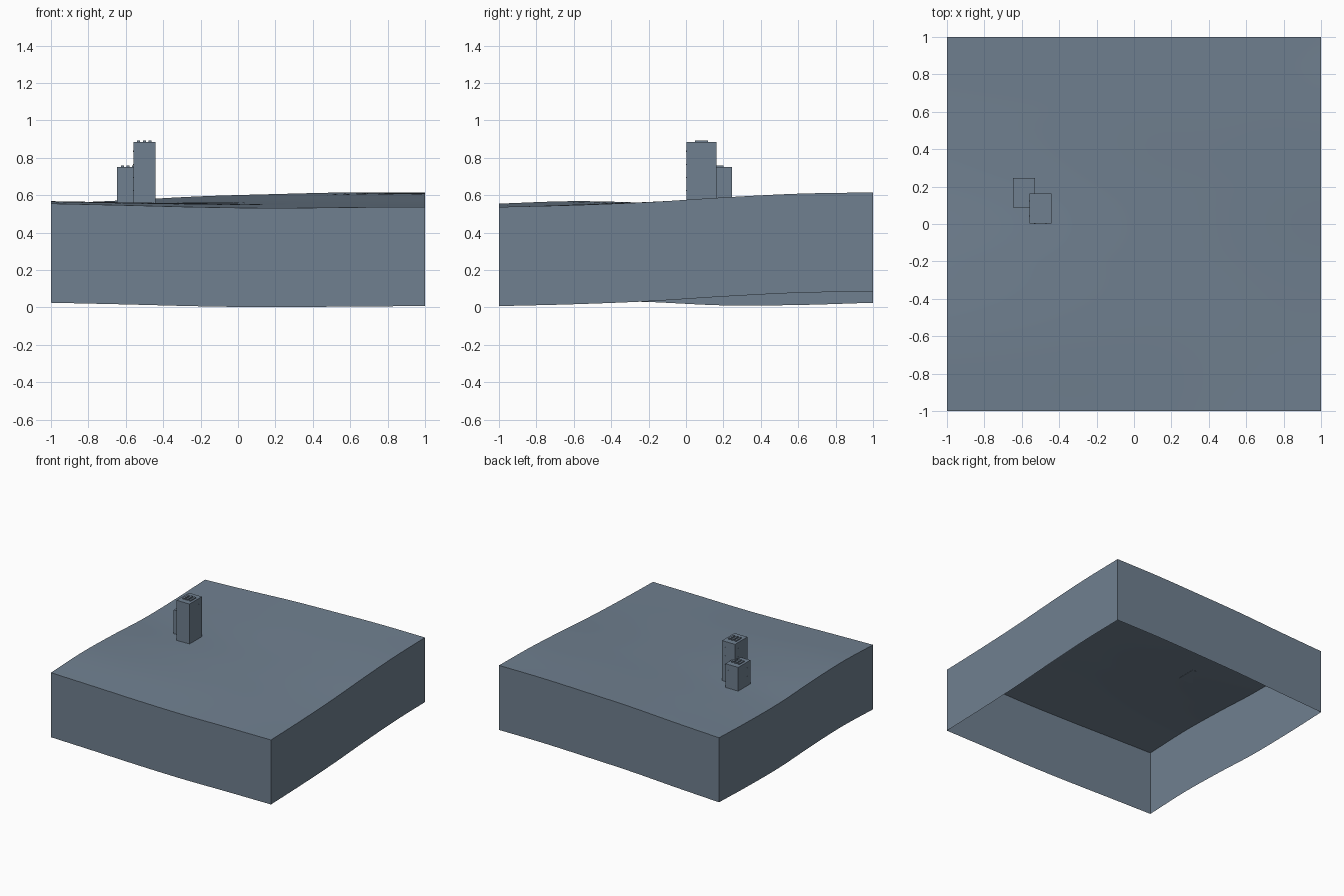
import bpy
import bmesh
from mathutils import Matrix, Vector

if "Cube" in bpy.data.objects:
    bpy.data.objects.remove(bpy.data.objects["Cube"], do_unlink=True)

slate = bpy.data.materials.new("slate_grey")
slate.use_nodes = True
slate.diffuse_color = (0.162, 0.216, 0.279, 1)
slate.node_tree.nodes["Principled BSDF"].inputs["Base Color"].default_value = slate.diffuse_color


def finish(bm, name):
    mesh = bpy.data.meshes.new(name)
    bm.to_mesh(mesh)
    bm.free()
    mesh.materials.append(slate)
    ob = bpy.data.objects.new(name, mesh)
    bpy.context.collection.objects.link(ob)
    return ob


def add_box(bm, low, high):
    low, high = Vector(low), Vector(high)
    size = high - low
    matrix = Matrix.Translation((low + high) / 2) @ Matrix.Diagonal((*size, 1))
    bmesh.ops.create_cube(bm, size=1, matrix=matrix)


def spline(heights, t):
    """Smooth curve through evenly spaced heights, t from 0 to 1."""
    last = len(heights) - 1
    i = min(int(t * last), last - 1)
    u = t * last - i
    b, c = heights[i], heights[i + 1]
    a = heights[i - 1] if i > 0 else 2 * b - c
    d = heights[i + 2] if i + 2 <= last else 2 * c - b
    return b + 0.5 * u * (c - a + u * (2 * a - 5 * b + 4 * c - d + u * (3 * (b - c) + d - a)))


# Rolling ground: a patch blended between its four edge curves
FRONT = (.025, .016, .006, .001, .005, .007)
BACK = (.025, .043, .064, .076, .085, .085)
LEFT_SIDE = (.025, .038, .029, .011, .013, .025)
RIGHT_SIDE = (.007, .017, .033, .058, .078, .085)
DEPTH = 0.53


def ground(x, y):
    u, v = (x + 1) / 2, (y + 1) / 2
    across = (1 - v) * spline(FRONT, u) + v * spline(BACK, u)
    along = (1 - u) * spline(LEFT_SIDE, v) + u * spline(RIGHT_SIDE, v)
    corners = ((1 - v) * ((1 - u) * FRONT[0] + u * FRONT[-1])
               + v * ((1 - u) * BACK[0] + u * BACK[-1]))
    return across + along - corners + DEPTH


bm = bmesh.new()
bmesh.ops.create_grid(bm, x_segments=48, y_segments=48, size=1)
for v in bm.verts:
    v.co.z = ground(v.co.x, v.co.y)

# Skirt walls dropped from the rim, open underneath
rim = [e for e in bm.edges if e.is_boundary]
walls = bmesh.ops.extrude_edge_only(bm, edges=rim)
for item in walls["geom"]:
    if isinstance(item, bmesh.types.BMVert):
        item.co.z -= DEPTH
bmesh.ops.recalc_face_normals(bm, faces=bm.faces)
if max(bm.faces, key=lambda f: abs(f.normal.z)).normal.z < 0:
    bmesh.ops.reverse_faces(bm, faces=bm.faces)
terrain = finish(bm, "terrain_block")
bpy.context.view_layer.objects.active = terrain
terrain.select_set(True)
bpy.ops.object.shade_smooth_by_angle()
terrain.select_set(False)


def tower(name, x0, x1, y0, y1, top, rows):
    base = 0.555
    bm = bmesh.new()
    add_box(bm, (x0, y0, base), (x1, y1, top))
    finish(bm, name)

    # Three low vents on the roof
    bm = bmesh.new()
    for k in (-1, 0, 1):
        cx = (x0 + x1) / 2 + k * 0.03
        add_box(bm, (cx - .008, y0 + .045, top), (cx + .008, y1 - .045, top + .008))
    finish(bm, name + "_roof_vents")

    # Small window plates on all four walls
    bm = bmesh.new()
    s, out = 0.003, 0.001
    for r in range(rows):
        z = top - 0.05 - r * 0.07
        for f in (0.25, 0.75):
            x, y = x0 + f * (x1 - x0), y0 + f * (y1 - y0)
            for wall, sign in ((y0, -1), (y1, 1)):
                a, b = sorted((wall, wall + sign * out))
                add_box(bm, (x - s, a, z - s), (x + s, b, z + s))
            for wall, sign in ((x0, -1), (x1, 1)):
                a, b = sorted((wall, wall + sign * out))
                add_box(bm, (a, y - s, z - s), (b, y + s, z + s))
    finish(bm, name + "_windows")


tower("tall_tower", -.56, -.442, .002, .163, .885, 4)
tower("short_tower", -.646, -.53, .088, .245, .75, 2)
